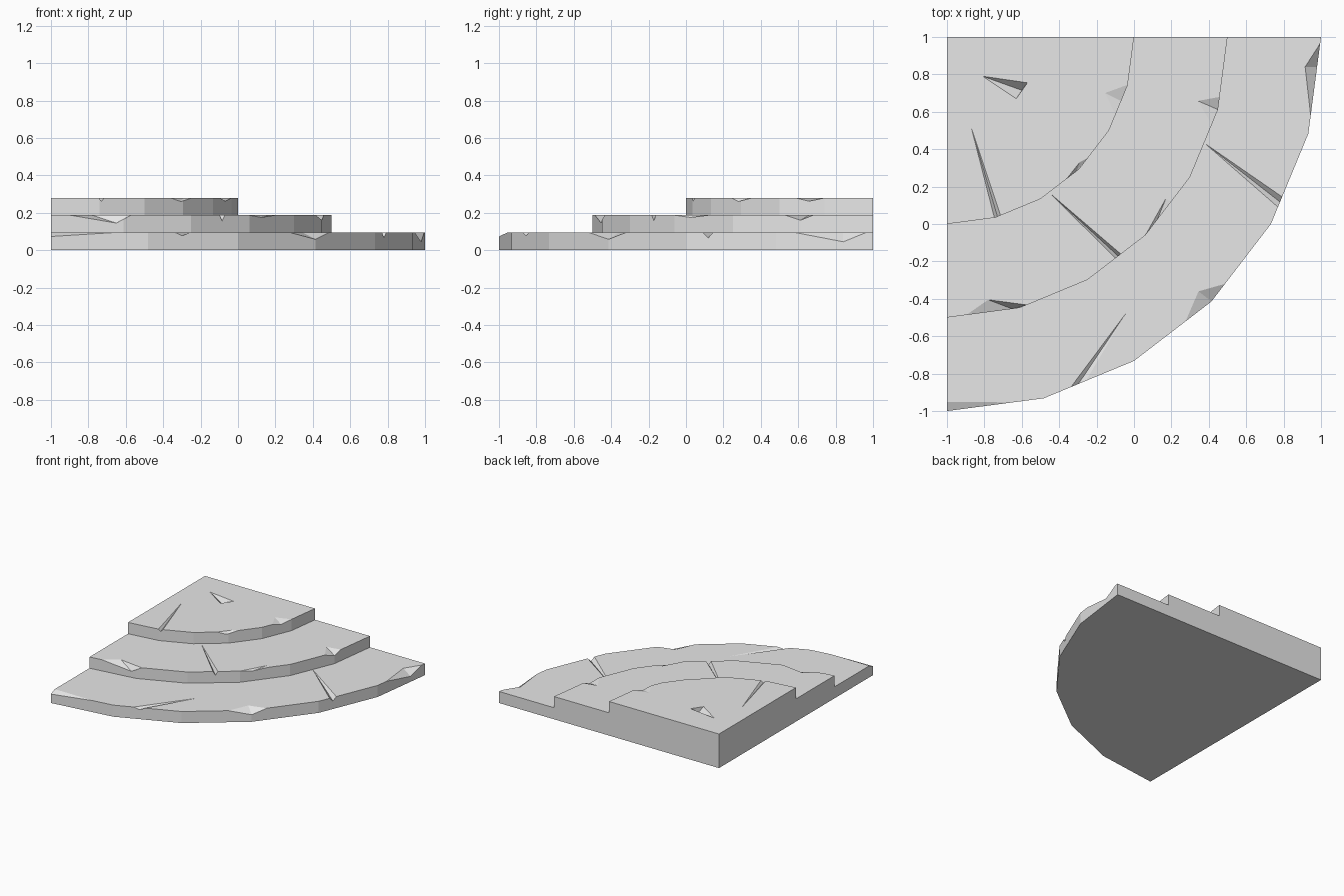
import bpy, bmesh
from math import cos, sin, radians
from mathutils import Vector

default = bpy.data.objects.get("Cube")
if default:
    bpy.data.objects.remove(default)

CENTRE = Vector((-1, 1, 0))
HEIGHTS = [0, 0.095, 0.187, 0.28]
SECTOR = 15  # degrees per flat side

stone = bpy.data.materials.new("grey_stone")
stone.use_nodes = True
COLOUR = (0.8, 0.8, 0.8, 1)
stone.diffuse_color = COLOUR
stone.node_tree.nodes["Principled BSDF"].inputs["Base Color"].default_value = COLOUR


def rim(radius, deg, z=0):
    """Point on the faceted rim, measured from +x towards the front."""
    half = SECTOR / 2
    reach = radius * cos(radians(half)) / cos(radians(deg % SECTOR - half))
    a = radians(deg)
    return CENTRE + Vector((reach * cos(a), -reach * sin(a), z))


def make_object(name, bm):
    bmesh.ops.recalc_face_normals(bm, faces=bm.faces)
    mesh = bpy.data.meshes.new(name)
    bm.to_mesh(mesh)
    bm.free()
    obj = bpy.data.objects.new(name, mesh)
    bpy.context.collection.objects.link(obj)
    return obj


def add_notch(bm, points, outward):
    """Convex notch, swept up and outward so it clears the stone."""
    out = outward.normalized() * 0.12
    up = Vector((0, 0, 0.06))
    verts = [bm.verts.new(p + out * i + up * j)
             for p in points for i in (0, 1) for j in (0, 1)]
    hull = bmesh.ops.convex_hull(bm, input=verts)
    loose = {g for g in hull["geom_interior"] + hull["geom_unused"]
             if isinstance(g, bmesh.types.BMVert)}
    bmesh.ops.delete(bm, geom=list(loose), context="VERTS")


def crack(bm, radius, z, start, end, tip, drop):
    """Groove running from a fine tip out to the rim."""
    tip = Vector((*tip, z))
    low = rim(radius, (start + end) / 2, z - drop)
    out = low - tip
    out.z = 0
    add_notch(bm, [tip, rim(radius, start, z), rim(radius, end, z), low], out)


def chip(bm, radius, z, start, end, inner, low_deg, drop):
    """Broken bit of rim between two angles."""
    low = rim(radius, low_deg, z - drop)
    out = low - CENTRE
    out.z = 0
    add_notch(bm, [rim(radius, start, z), rim(radius, end, z),
                   Vector((*inner, z)), low], out)


def corner_chip(bm, z):
    """Broken front corner of the lowest step."""
    add_notch(bm, [rim(2, 79.8, z), Vector((-1.1, -0.95, z)),
                   Vector((-1.1, -1.013, z - 0.028))], Vector((0, -1, 0)))


def pit(bm, z):
    """Closed dent in the top surface."""
    corners = [(-0.81, 0.79), (-0.57, 0.755), (-0.63, 0.67)]
    points = [Vector((*c, z)) for c in corners] + [Vector((-0.6, 0.715, z - 0.05))]
    add_notch(bm, points, Vector((0, 0, 1)))


# Damage per step: start angle, end angle, tip or inner point, (low angle,) drop
CRACKS = [
    [(25.5, 27.2, (0.38, 0.43), 0.03), (68, 70.5, (-0.045, -0.48), 0.018)],
    [(51.3, 52.7, (-0.45, 0.165), 0.03)],
    [(73.3, 75.3, (-0.87, 0.515), 0.018)],
]
CHIPS = [
    [(1, 12.2, (0.915, 0.84), 4.6, 0.05), (41.6, 50, (0.345, -0.36), 45, 0.037)],
    [(12.4, 18.3, (0.342, 0.658), 15, 0.027), (36.3, 45, (0.17, 0.135), 41, 0.012),
     (73.4, 86, (-0.78, -0.405), 76.5, 0.042)],
    [(14.8, 24.7, (-0.155, 0.7), 20.2, 0.018), (40.5, 49.9, (-0.29, 0.33), 46, 0.02)],
]


def build_step(name, index, radius):
    z0, z1 = HEIGHTS[index], HEIGHTS[index + 1]

    # Quarter-round slab
    bm = bmesh.new()
    outline = [CENTRE] + [rim(radius, d) for d in range(0, 91, SECTOR)]
    base = bm.faces.new([bm.verts.new((p.x, p.y, z0)) for p in outline])
    raised = bmesh.ops.extrude_face_region(bm, geom=[base], use_keep_orig=True)
    top = [g for g in raised["geom"] if isinstance(g, bmesh.types.BMVert)]
    bmesh.ops.translate(bm, verts=top, vec=(0, 0, z1 - z0))
    step = make_object(name, bm)

    # Cracks and chips cut out of the slab
    bm = bmesh.new()
    for spec in CRACKS[index]:
        crack(bm, radius, z1, *spec)
    for spec in CHIPS[index]:
        chip(bm, radius, z1, *spec)
    if index == 0:
        corner_chip(bm, z1)
    if index == 2:
        pit(bm, z1)
    cutter = make_object(name + "_cutter", bm)
    cutter.hide_render = True

    cut = step.modifiers.new("damage", "BOOLEAN")
    cut.operation = "DIFFERENCE"
    cut.solver = "EXACT"
    cut.object = cutter
    graph = bpy.context.evaluated_depsgraph_get()
    carved = bpy.data.meshes.new_from_object(step.evaluated_get(graph))
    step.modifiers.clear()
    step.data = carved
    bpy.data.objects.remove(cutter)
    carved.materials.clear()
    carved.materials.append(stone)
    for face in carved.polygons:
        face.material_index = 0


build_step("lower_step", 0, 2.0)
build_step("middle_step", 1, 1.5)
build_step("upper_step", 2, 1.0)
